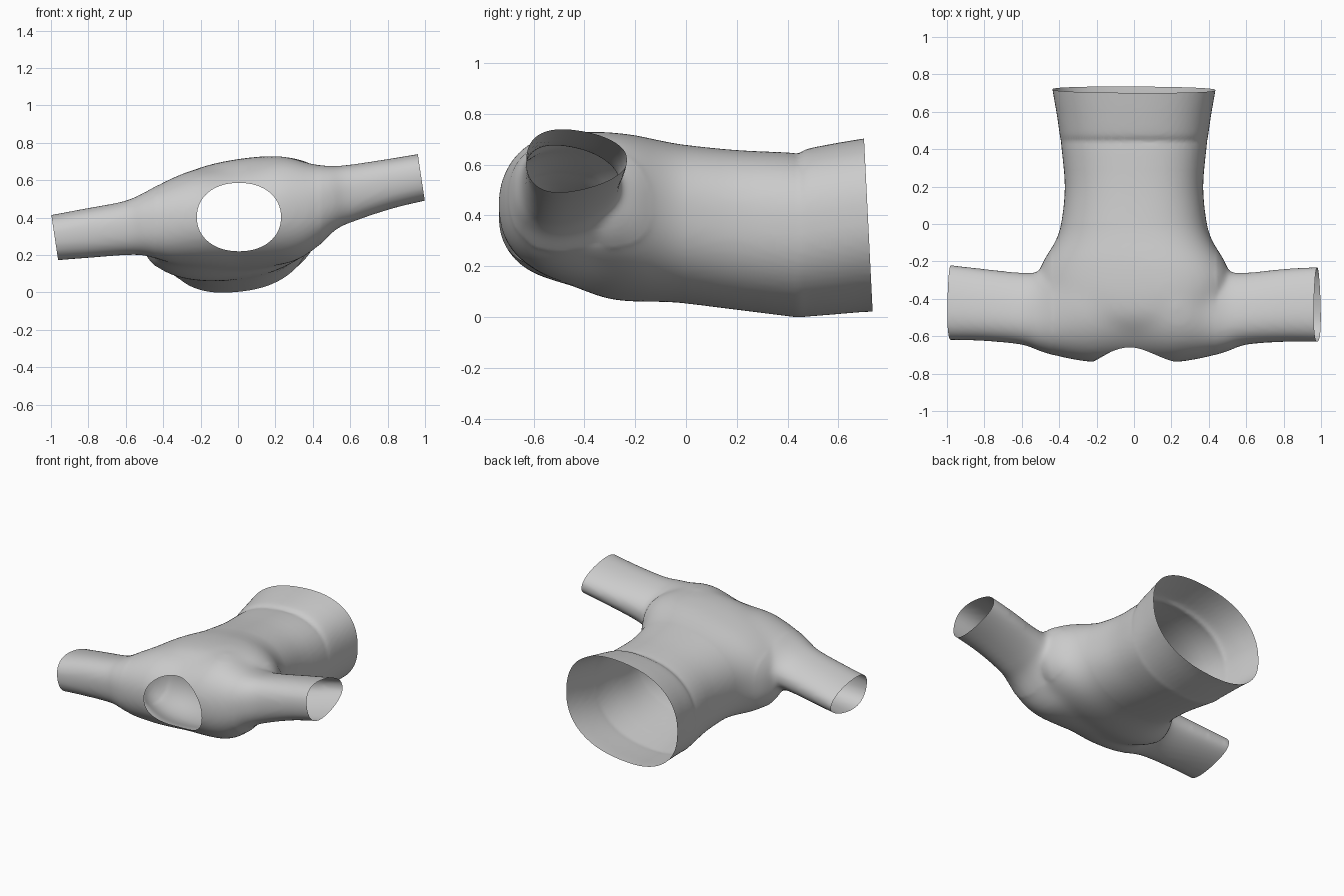
import bpy, bmesh
from math import sin, cos, pi
from mathutils import Vector

if "Cube" in bpy.data.objects:
    bpy.data.objects.remove(bpy.data.objects["Cube"])

N = 64


def ring(p):
    """Unit superellipse with exponent p."""
    out = []
    for i in range(N):
        c, s = cos(2 * pi * i / N), sin(2 * pi * i / N)
        out.append((abs(c) ** (2 / p) * (1 if c > 0 else -1),
                    abs(s) ** (2 / p) * (1 if s > 0 else -1)))
    return out


def loft(bm, loops):
    """Closed tube through a list of point loops."""
    rows = [[bm.verts.new(p) for p in loop] for loop in loops]
    for a, b in zip(rows, rows[1:]):
        for i in range(N):
            bm.faces.new((a[i], a[(i + 1) % N], b[(i + 1) % N], b[i]))
    bm.faces.new(rows[0])
    bm.faces.new(rows[-1])


def smooth_path(keys, steps=6):
    """Catmull-Rom interpolation of section parameters."""
    out = []
    for i in range(len(keys) - 1):
        k = [keys[max(0, min(len(keys) - 1, i + j))] for j in (-1, 0, 1, 2)]
        for s in range(steps):
            t = s / steps
            out.append([0.5 * (2 * b + (c - a) * t + (2 * a - 5 * b + 4 * c - d) * t * t
                               + (3 * b - a - 3 * c + d) * t ** 3) for a, b, c, d in zip(*k)])
    return out + [list(keys[-1])]


def mesh_object(name, build):
    bm = bmesh.new()
    build(bm)
    bmesh.ops.recalc_face_normals(bm, faces=bm.faces[:])
    me = bpy.data.meshes.new(name)
    bm.to_mesh(me)
    bm.free()
    ob = bpy.data.objects.new(name, me)
    bpy.context.collection.objects.link(ob)
    return ob


def apply_modifiers(ob):
    dg = bpy.context.evaluated_depsgraph_get()
    ob.data = bpy.data.meshes.new_from_object(ob.evaluated_get(dg))
    ob.modifiers.clear()


# Torso sections: y, half width, bottom z, top z
TORSO = [(0.80, .450, .025, .715), (0.70, .433, .022, .700), (0.58, .412, .012, .680),
         (0.47, .396, .003, .657), (0.445, .391, .000, .634), (0.42, .389, .003, .644),
         (0.20, .370, .030, .655), (0.00, .390, .055, .675), (-.10, .425, .062, .692),
         (-.20, .485, .064, .712), (-.30, .520, .075, .722), (-.40, .500, .108, .722),
         (-.50, .430, .150, .705), (-.60, .330, .205, .640), (-.66, .230, .270, .570)]
# Sleeve and shoulder sections: x, front y, back y, bottom z, top z
SLEEVES = [(-1.06, -.62, -.22, .17, .40), (-.98, -.62, -.22, .18, .41), (-.80, -.625, -.24, .195, .443),
           (-.60, -.645, -.26, .21, .48), (-.50, -.68, -.25, .20, .52), (-.40, -.71, -.17, .165, .575),
           (-.30, -.73, -.08, .145, .625), (-.20, -.742, -.05, .130, .660), (0, -.735, -.05, .115, .69),
           (.20, -.742, -.05, .145, .725), (.30, -.73, -.08, .175, .720), (.40, -.71, -.17, .245, .688),
           (.50, -.68, -.25, .34, .672), (.60, -.645, -.26, .39, .675), (.80, -.63, -.24, .455, .705),
           (.98, -.63, -.23, .498, .735), (1.06, -.63, -.23, .51, .747)]


def build_body(bm):
    # torso, rolled slightly so the right side is higher
    loops = []
    for y, w, zb, zt in smooth_path(TORSO, 4):
        roll = 0.10 + 0.05 * max(0, min(1, -y / .25))
        hz = ((zt - zb) ** 2 / 4 - (roll * w) ** 2) ** 0.5
        loops.append([(w * c, y, (zb + zt) / 2 + hz * s + roll * w * c) for c, s in ring(2.35)])
    loft(bm, loops)
    # sleeves thin toward the back edge, chest rises toward the front
    loops = []
    for x, yf, yb, zb, zt in smooth_path(SLEEVES):
        zc, hz, end = (zb + zt) / 2, (zt - zb) / 2, min(1, abs(x) / .6)
        lean = .15 * end * hz
        loops.append([(x - .15 * end * hz * s, (yf + yb) / 2 + (yb - yf) / 2 * c,
                       zc + hz * s * (1 - .18 * end * c + (.14 * (1 - end) * c if s < 0 else 0))
                       + lean * c * (1 if s < 0 else -.4) * abs(s))
                      for c, s in ring(2.05 + .25 * end)])
    loft(bm, loops)


shirt = mesh_object("shirt", build_body)
mod = shirt.modifiers.new("fuse", 'REMESH')
mod.mode = 'VOXEL'
mod.voxel_size = 0.014
apply_modifiers(shirt)

# Soften the joins over the chest and shoulders, keep the hem crease and armpits
bm = bmesh.new()
bm.from_mesh(shirt.data)


def relax(verts, times):
    for _ in range(times):
        bmesh.ops.smooth_vert(bm, verts=verts, factor=0.5,
                              use_axis_x=True, use_axis_y=True, use_axis_z=True)


relax(bm.verts[:], 1)
relax([v for v in bm.verts if v.co.y < 0.3], 4)
relax([v for v in bm.verts if v.co.y < 0 and abs(v.co.x) < .44], 30)
bm.to_mesh(shirt.data)
bm.free()

# Neck hole
NX, NZ, NW, NH, NP = 0.005, 0.403, 0.225, 0.183, 2.15
cutter = mesh_object("neck_cutter", lambda b: loft(
    b, [[(NX + NW * c, y, NZ + NH * s) for c, s in ring(NP)] for y in (-1.0, -0.5)]))
cutter.hide_render = True
mod = shirt.modifiers.new("neck", 'BOOLEAN')
mod.operation = 'DIFFERENCE'
mod.solver = 'EXACT'
mod.object = cutter
apply_modifiers(shirt)
bpy.data.objects.remove(cutter)

bm = bmesh.new()
bm.from_mesh(shirt.data)


def in_neck(p):
    return p.y < -.45 and abs((p.x - NX) / NW) ** NP + abs((p.z - NZ) / NH) ** NP < 1.0


bmesh.ops.delete(bm, geom=[f for f in bm.faces if in_neck(f.calc_center_median())], context='FACES')

# Open hem and cuffs
for co, no in (((0, .718, .36), (0, 1, .05)),
               ((.98, 0, .615), (1, 0, .15)), ((-.98, 0, .295), (-1, 0, -.15))):
    bmesh.ops.bisect_plane(bm, geom=bm.verts[:] + bm.edges[:] + bm.faces[:],
                           plane_co=Vector(co), plane_no=Vector(no), clear_outer=True)
for f in bm.faces:
    f.smooth = True
bm.to_mesh(shirt.data)
bm.free()
